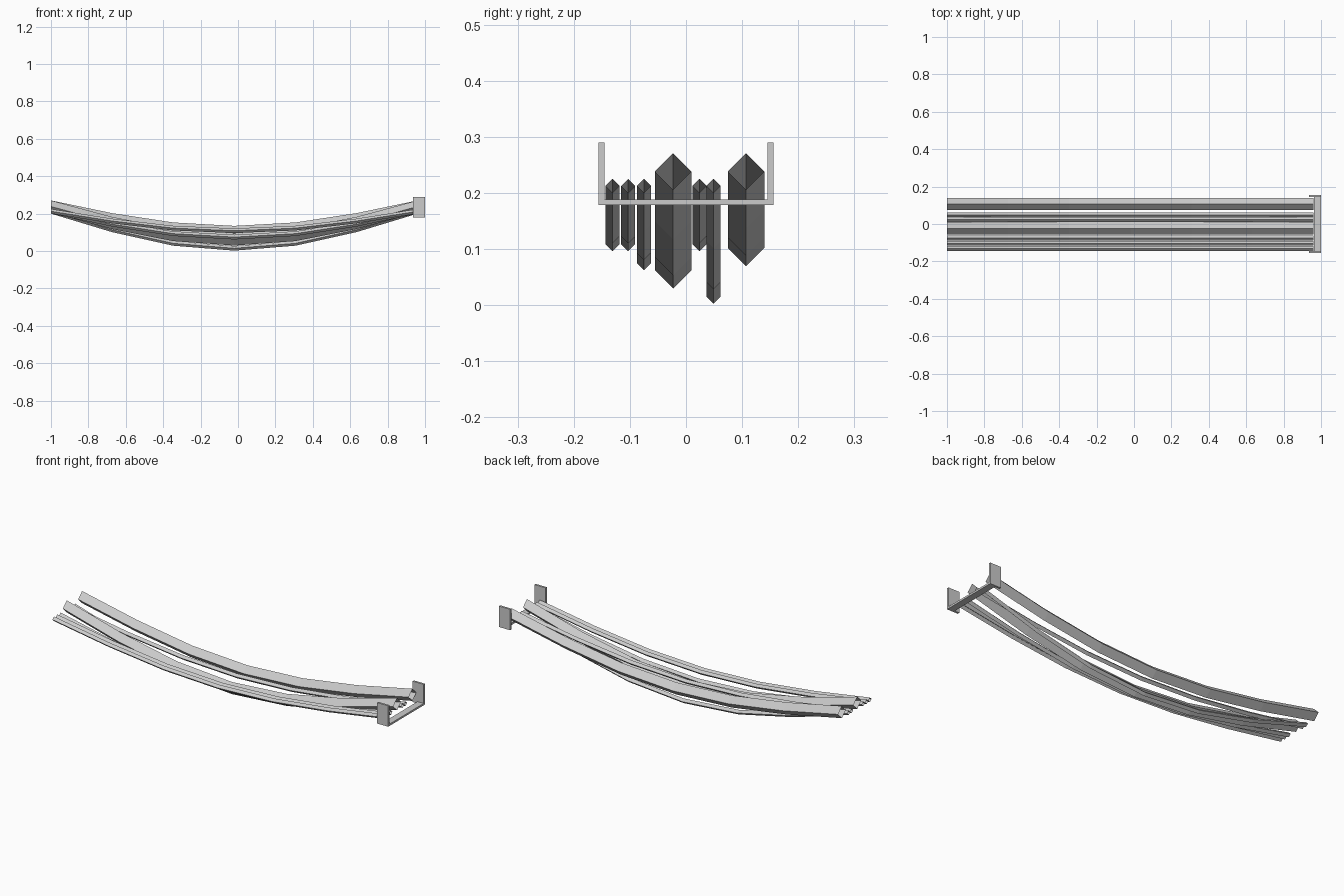
import bpy
import bmesh
import math

if "Cube" in bpy.data.objects:
    bpy.data.objects.remove(bpy.data.objects["Cube"], do_unlink=True)

grey = bpy.data.materials.new("plain_grey")
grey.use_nodes = True
colour = (0.6, 0.6, 0.6, 1)
grey.diffuse_color = colour
grey.node_tree.nodes["Principled BSDF"].inputs["Base Color"].default_value = colour

X_START, X_END, SEGMENTS = -1.0, 0.96, 6


def finish(name, bm):
    mesh = bpy.data.meshes.new(name)
    bm.to_mesh(mesh)
    bm.free()
    mesh.materials.append(grey)
    obj = bpy.data.objects.new(name, mesh)
    bpy.context.collection.objects.link(obj)
    return obj


def cable(name, y, radius, end_z, sag):
    """Open diamond tube hanging between its two ends."""
    bm = bmesh.new()
    rings = []
    for i in range(SEGMENTS + 1):
        t = i / SEGMENTS
        x = X_START + (X_END - X_START) * t
        z = end_z - sag * math.sin(math.pi * t)
        rings.append([bm.verts.new((x, y + radius * dy, z + radius * dz))
                      for dy, dz in ((1, 0), (0, 1), (-1, 0), (0, -1))])
    for a, b in zip(rings, rings[1:]):
        for k in range(4):
            n = (k + 1) % 4
            bm.faces.new((a[k], a[n], b[n], b[k]))
    bmesh.ops.recalc_face_normals(bm, faces=bm.faces)
    return finish(name, bm)


def add_box(bm, low, high):
    made = bmesh.ops.create_cube(bm, size=1)["verts"]
    for v in made:
        v.co = [h if c > 0 else l for c, l, h in zip(v.co, low, high)]


# Thin cables: position across and sag
for i, (y, sag) in enumerate(((-0.131, 0.104), (-0.103, 0.104), (-0.075, 0.138),
                              (0.024, 0.104), (0.049, 0.198))):
    cable(f"thin_cable_{i + 1}", y, 0.0125, 0.2125, sag)

# Thick cables
for i, (y, sag) in enumerate(((-0.023, 0.176), (0.107, 0.136))):
    cable(f"thick_cable_{i + 1}", y, 0.0325, 0.238, sag)

# U-shaped end bracket: crossbar and two upright tabs
bm = bmesh.new()
add_box(bm, (0.963, -0.145, 0.178), (1, 0.145, 0.188))
for low_y, high_y in ((-0.156, -0.145), (0.145, 0.156)):
    add_box(bm, (0.935, low_y, 0.178), (1, high_y, 0.29))
finish("end_bracket", bm)
